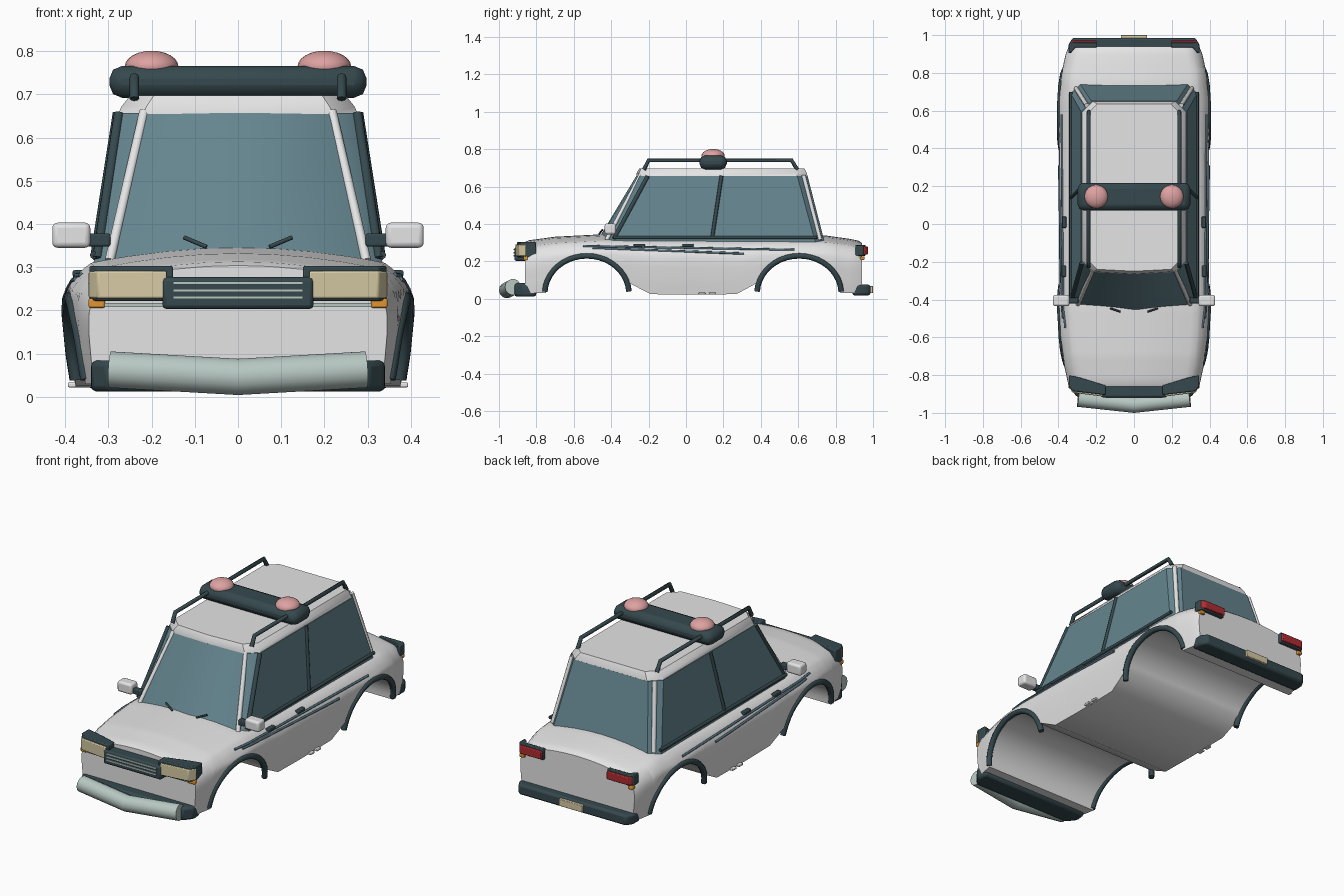
import bpy, bmesh, math
from math import sin, cos, radians

if "Cube" in bpy.data.objects:
    bpy.data.objects.remove(bpy.data.objects["Cube"], do_unlink=True)


def material(name, *rgb):
    m = bpy.data.materials.new(name)
    m.use_nodes = True
    m.diffuse_color = (*rgb, 1)
    m.node_tree.nodes["Principled BSDF"].inputs["Base Color"].default_value = (*rgb, 1)
    return m


WHITE = material("white_paint", .78, .78, .78)
GLASS = material("blue_glass", .13, .235, .275)
DARK = material("dark_trim", .036, .066, .076)
SLATE = material("slate_stripe", .1, .175, .225)
CHROME = material("pale_metal", .48, .58, .55)
CREAM = material("cream_lens", .67, .59, .37)
ORANGE = material("orange_lens", .75, .3, .03)
RED = material("red_lens", .42, .025, .03)
PINK = material("pink_lens", .73, .36, .36)


def finish(ob, mat, mirror=False, bevel=0, segs=2):
    """Add colour, rounded edges, smooth shading and the mirrored twin."""
    ob.data.materials.append(mat)
    if bevel:
        b = ob.modifiers.new("bevel", "BEVEL")
        b.width, b.segments = bevel, segs
    if mirror:
        ob.modifiers.new("mirror", "MIRROR")
    if ob.type == "MESH":
        bpy.ops.object.select_all(action="DESELECT")
        ob.select_set(True)
        bpy.context.view_layer.objects.active = ob
        bpy.ops.object.shade_smooth_by_angle(angle=radians(35))
    return ob


def loft(name, rings, mat, **kw):
    """Skin a row of closed rings and cap both ends."""
    bm = bmesh.new()
    rows = [[bm.verts.new(p) for p in r] for r in rings]
    n = len(rows[0])
    for a, b in zip(rows, rows[1:]):
        for i in range(n):
            bm.faces.new((a[i], a[(i + 1) % n], b[(i + 1) % n], b[i]))
    bm.faces.new(rows[0])
    bm.faces.new(rows[-1])
    bmesh.ops.recalc_face_normals(bm, faces=bm.faces)
    me = bpy.data.meshes.new(name)
    bm.to_mesh(me)
    bm.free()
    ob = bpy.data.objects.new(name, me)
    bpy.context.collection.objects.link(ob)
    return finish(ob, mat, **kw)


def prism(name, plan, z0, z1, mat, **kw):
    return loft(name, [[(x, y, z) for x, y in plan] for z in (z0, z1)], mat, **kw)


def box(name, xs, ys, zs, mat, **kw):
    plan = [(xs[0], ys[0]), (xs[1], ys[0]), (xs[1], ys[1]), (xs[0], ys[1])]
    return prism(name, plan, *zs, mat, **kw)


def rod(name, pts, r, mat, mirror=True, res=2):
    cu = bpy.data.curves.new(name, "CURVE")
    cu.dimensions = "3D"
    cu.bevel_depth, cu.bevel_resolution, cu.use_fill_caps = r, res, True
    sp = cu.splines.new("POLY")
    sp.points.add(len(pts) - 1)
    for p, co in zip(sp.points, pts):
        p.co = (*co, 1)
    ob = bpy.data.objects.new(name, cu)
    bpy.context.collection.objects.link(ob)
    return finish(ob, mat, mirror)


def interp(table, t):
    for (a, u), (b, v) in zip(table, table[1:]):
        if t <= b:
            return u + (v - u) * max(0, (t - a) / (b - a))
    return table[-1][1]


# Body shape rules: plan taper, top line and side bulge
TAPER = [(-.86, .87), (-.75, .93), (-.6, .98), (-.45, 1), (.65, 1), (.8, .965), (.9, .91), (.94, .87)]
TOP = [(-.86, .304), (-.84, .313), (-.7, .332), (-.45, .345), (.75, .338), (.88, .32), (.925, .31), (.94, .298)]
BULGE = [(.02, .375), (.1, .388), (.2, .398), (.25, .395), (.28, .375), (.295, .36), (.31, .34)]
CROWN = .035


def skin(y, z):
    shoulder = interp(TOP, y) - CROWN
    return interp(TAPER, y) * interp(BULGE, z + .31 - shoulder)


# Lower body lofted from nose to tail, with both wheel tunnels in its underside
FRONT, REAR = -.53, .605


def arch(c, a0, a1, ry=.22, rz=.19, steps=20):
    angs = [radians(a0 + (a1 - a0) * i / steps) for i in range(steps + 1)]
    return [(c + ry * cos(a), .03 + rz * sin(a)) for a in angs]


floor = [(-.86, .03), (-.84, .03), (-.8, .03)] + arch(FRONT, 180, 20)
floor += [(-.19, .025), (0, .022), (.27, .025)] + arch(REAR, 160, 0)
floor += [(.87, .03), (.9, .03), (.925, .03), (.94, .03)]
rings = []
for y, low in floor:
    top = interp(TOP, y)
    sh = top - CROWN
    zs = [low + (sh - low) * i / 10 for i in range(11)]
    half = [(skin(y, z), y, z) for z in zs]
    edge = half[-1][0]
    half += [(edge * c, y, sh + CROWN * (1 - c * c)) for c in (.9, .75, .5, .25)]
    rings.append(half + [(0, y, top)] + [(-x, v, z) for x, v, z in reversed(half)])
loft("body", rings, WHITE)


# Glasshouse and roof, both with cut corners and a bowed windscreen
def cabin_ring(hx, y0, y1, cut, bow, z):
    right = [(hx - cut, y0), (hx, y0 + cut), (hx, y1 - cut), (hx - cut, y1)]
    plan = [(0, y0 - bow)] + right + [(0, y1)] + [(-x, y) for x, y in reversed(right)]
    return [(x, y, z) for x, y in plan]


loft("window_glass", [cabin_ring(.336, -.438, .742, .05, .042, .3),
                      cabin_ring(.28, -.252, .65, .055, .014, .657)], GLASS)
loft("roof", [cabin_ring(.277, -.254, .65, .058, .012, .655),
              cabin_ring(.27, -.252, .646, .058, .012, .672),
              cabin_ring(.25, -.24, .634, .055, .01, .697)], WHITE)
rod("front_pillar", [(.297, -.425, .315), (.217, -.243, .66)], .012, WHITE)
rod("rear_pillar", [(.306, .717, .315), (.25, .628, .66)], .012, WHITE)
rod("front_window_frame", [(.326, -.385, .32), (.276, -.205, .655)], .012, DARK)
rod("door_pillar", [(.332, .14, .325), (.28, .19, .657)], .01, DARK)
rod("belt_trim", [(.334, -.39, .328), (.334, .7, .328)], .009, DARK)
rod("wiper", [(.125, -.447, .369), (.073, -.464, .347)], .005, DARK)

# Wheel arch trims and side stripes hug the body side
for side, c in (("front", FRONT), ("rear", REAR)):
    path = arch(c, 3, 177, .225, .2)
    rod(side + "_arch_trim", [(skin(y, z) - .004, y, z) for y, z in path], .015, DARK)
for name, a, b in (("upper_stripe", (-.55, .282), (.58, .262)), ("lower_stripe", (-.5, .272), (.31, .242))):
    pts = [(a[0] + (b[0] - a[0]) * i / 12, a[1] + (b[1] - a[1]) * i / 12) for i in range(13)]
    rod(name, [(skin(y, z), y, z) for y, z in pts], .006, SLATE)
for y in (-.25, .01):
    x = skin(y, .285)
    box("door_handle", (x - .01, x + .014), (y - .03, y + .03), (.277, .293), DARK, mirror=True, bevel=.004)
for y in (.085, .14):
    box("jack_point", (.37, .394), (y - .018, y + .018), (.022, .033), WHITE, mirror=True, bevel=.003)

# Mirrors
box("mirror_arm", (.295, .355), (-.42, -.39), (.348, .378), DARK, mirror=True, bevel=.005)
box("mirror_shell", (.342, .43), (-.435, -.375), (.345, .403), WHITE, mirror=True, bevel=.012, segs=3)

# Roof rails, light bar and beacons
rod("roof_rail", [(.24, -.225, .69), (.24, -.2, .74), (.24, .565, .74), (.24, .595, .69)], .011, DARK)
box("light_bar", (-.298, .298), (.072, .218), (.692, .766), DARK, bevel=.03)
for x in (-.2, .2):
    bpy.ops.mesh.primitive_uv_sphere_add(segments=24, ring_count=12, location=(x, .145, .765))
    beacon = bpy.context.object
    beacon.name = "beacon"
    beacon.scale = (.062, .062, .036)
    finish(beacon, PINK)

# Nose: headlamps, grille, indicators
prism("headlamp_housing", [(.15, -.905), (.325, -.885), (.344, -.86), (.344, -.8), (.28, -.815), (.15, -.855)],
      .222, .303, DARK, mirror=True, bevel=.005)
prism("headlamp_lens", [(.165, -.913), (.325, -.893), (.338, -.872), (.347, -.855), (.3, -.86), (.165, -.88)],
      .228, .291, CREAM, mirror=True, bevel=.004)
box("nose_strip", (.16, .335), (-.868, -.85), (.208, .217), CHROME, mirror=True)
box("front_indicator", (.308, .346), (-.87, -.846), (.206, .228), ORANGE, mirror=True, bevel=.004)
box("grille", (-.175, .175), (-.918, -.84), (.203, .277), DARK, bevel=.01)
for z in (.226, .243, .26):
    box("grille_bar", (-.15, .15), (-.922, -.915), (z, z + .007), CHROME)

# Bumpers and plate
prism("front_bumper", [(-.335, -.8), (-.342, -.865), (-.3, -.918), (.3, -.918), (.342, -.865), (.335, -.8)],
      .012, .084, DARK, bevel=.014)
rod("push_bar", [(-.296, -.925, .063), (0, -.957, .046), (.296, -.925, .063)], .043, CHROME, False, 5)
prism("rear_bumper", [(-.348, .89), (-.346, .95), (-.325, .986), (.325, .986), (.346, .95), (.348, .89)],
      .018, .076, DARK, bevel=.012)
box("number_plate", (-.07, .07), (.98, 1), (.03, .068), CREAM, bevel=.003)

# Tail lamps wrap round the rear corners
prism("tail_lamp_housing", [(.195, .935), (.195, .96), (.33, .96), (.347, .945), (.347, .905), (.335, .905), (.31, .935)],
      .23, .288, DARK, mirror=True, bevel=.004)
prism("tail_lamp", [(.198, .945), (.198, .972), (.325, .972), (.342, .955), (.342, .945)],
      .237, .28, RED, mirror=True, bevel=.004)
box("rear_indicator", (.315, .343), (.93, .954), (.208, .227), ORANGE, mirror=True, bevel=.004)
